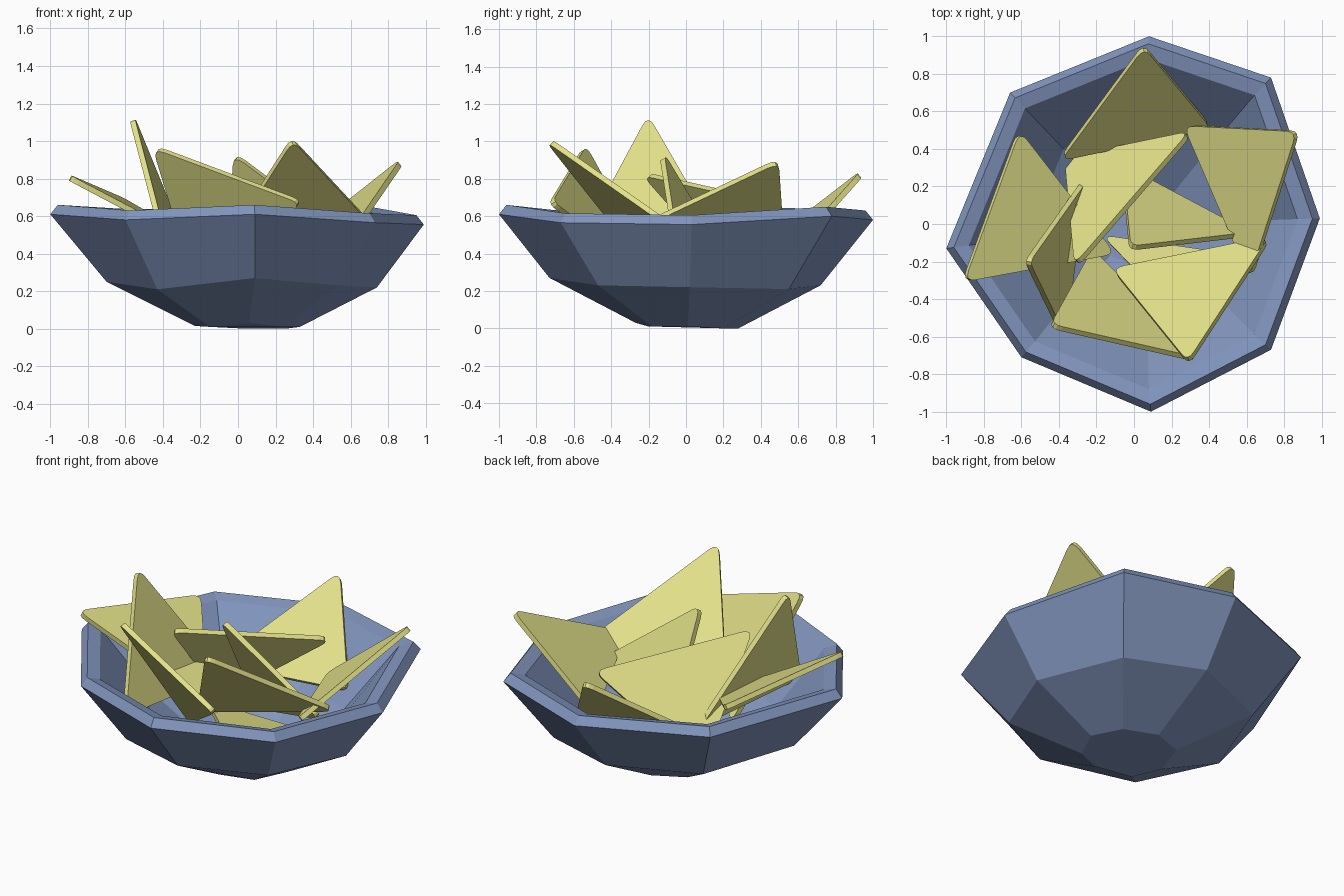
import bpy, bmesh
from mathutils import Vector

if "Cube" in bpy.data.objects:
    bpy.data.objects.remove(bpy.data.objects["Cube"])


def material(name, rgb):
    m = bpy.data.materials.new(name)
    m.diffuse_color = (*rgb, 1)
    m.use_nodes = True
    m.node_tree.nodes["Principled BSDF"].inputs["Base Color"].default_value = m.diffuse_color
    return m


def make_object(name, bm, mat):
    bmesh.ops.recalc_face_normals(bm, faces=bm.faces)
    mesh = bpy.data.meshes.new(name)
    bm.to_mesh(mesh)
    bm.free()
    mesh.materials.append(mat)
    ob = bpy.data.objects.new(name, mesh)
    bpy.context.collection.objects.link(ob)
    return ob


blue = material("bowl_blue", (0.22, 0.30, 0.51))
corn = material("chip_yellow", (0.76, 0.75, 0.25))

# Bowl: uneven eight-sided rings (base, middle, rim), then an inset inner shell
base = [(.05, .28, 0), (.25, .2, 0), (.33, .01, .01), (.24, -.18, .01),
        (.06, -.27, .03), (-.15, -.2, .01), (-.23, -.03, .015), (-.15, .2, .01)]
middle = [(.06, .72, .23), (.54, .55, .21), (.74, .02, .22), (.54, -.47, .23),
          (.09, -.73, .27), (-.43, -.5, .21), (-.7, -.08, .25), (-.47, .5, .23)]
rim = [(.08, 1, .58), (.73, .78, .60), (.99, .03, .555), (.73, -.67, .565),
       (.09, -1, .61), (-.6, -.71, .58), (-1, -.13, .61), (-.66, .70, .59)]


def inset(ring, k, dz):
    return [(x * k, y * k, z + dz) for x, y, z in ring]


rings = [base, middle, rim, inset(rim, .96, .05), inset(rim, .88, .03),
         inset(middle, .8, .06), inset(base, .85, .06)]
bm = bmesh.new()
loops = [[bm.verts.new(p) for p in ring] for ring in rings]
for lower, upper in zip(loops, loops[1:]):
    for i in range(8):
        j = (i + 1) % 8
        bm.faces.new((lower[i], lower[j], upper[j], upper[i]))
bm.faces.new(loops[0])
bm.faces.new(loops[-1])
make_object("bowl", bm, blue)


# Chips: thin triangles with rounded corners, given by their three corners
def chip(name, corners, thickness=.03, cut=.07, steps=4):
    pts = [Vector(p) for p in corners]
    mid = sum(pts, Vector()) / 3
    pts = [mid + (p - mid) * 1.06 for p in pts]
    half = (pts[1] - pts[0]).cross(pts[2] - pts[0]).normalized() * thickness / 2
    outline = []
    for i, p in enumerate(pts):
        a = p + (pts[i - 1] - p).normalized() * cut
        b = p + (pts[(i + 1) % 3] - p).normalized() * cut
        for s in range(steps + 1):
            t = s / steps
            outline.append(a * (1 - t) ** 2 + p * 2 * t * (1 - t) + b * t * t)
    bm = bmesh.new()
    top = [bm.verts.new(p + half) for p in outline]
    bottom = [bm.verts.new(p - half) for p in outline]
    bm.faces.new(top)
    bm.faces.new(bottom[::-1])
    for i in range(len(top)):
        bm.faces.new((top[i - 1], bottom[i - 1], bottom[i], top[i]))
    make_object(name, bm, corn)


chips = {
    "chip_back": [(.05, .93, .82), (-.37, .36, .38), (.39, .52, .36)],
    "chip_centre": [(.28, .47, .66), (-.30, -.20, .81), (-.35, .34, .20)],
    "chip_right": [(.86, .48, .88), (.29, .51, .43), (.62, -.26, .53)],
    "chip_tall": [(-.56, -.20, 1.11), (-.27, .21, .40), (-.38, -.57, .42)],
    "chip_middle": [(-.01, -.12, .91), (.59, -.05, .46), (-.05, .29, .22)],
    "chip_front": [(.29, -.72, .99), (-.09, -.25, .40), (.70, -.09, .55)],
    "chip_front_left": [(-.43, -.54, .95), (.32, -.71, .67), (-.22, -.16, .26)],
    "chip_left": [(-.89, -.29, .80), (-.61, .47, .68), (-.13, -.15, .40)],
    "chip_bottom": [(.62, -.18, .40), (-.15, -.07, .34), (.25, -.48, .42)],
}
for name, corners in chips.items():
    chip(name, corners)
